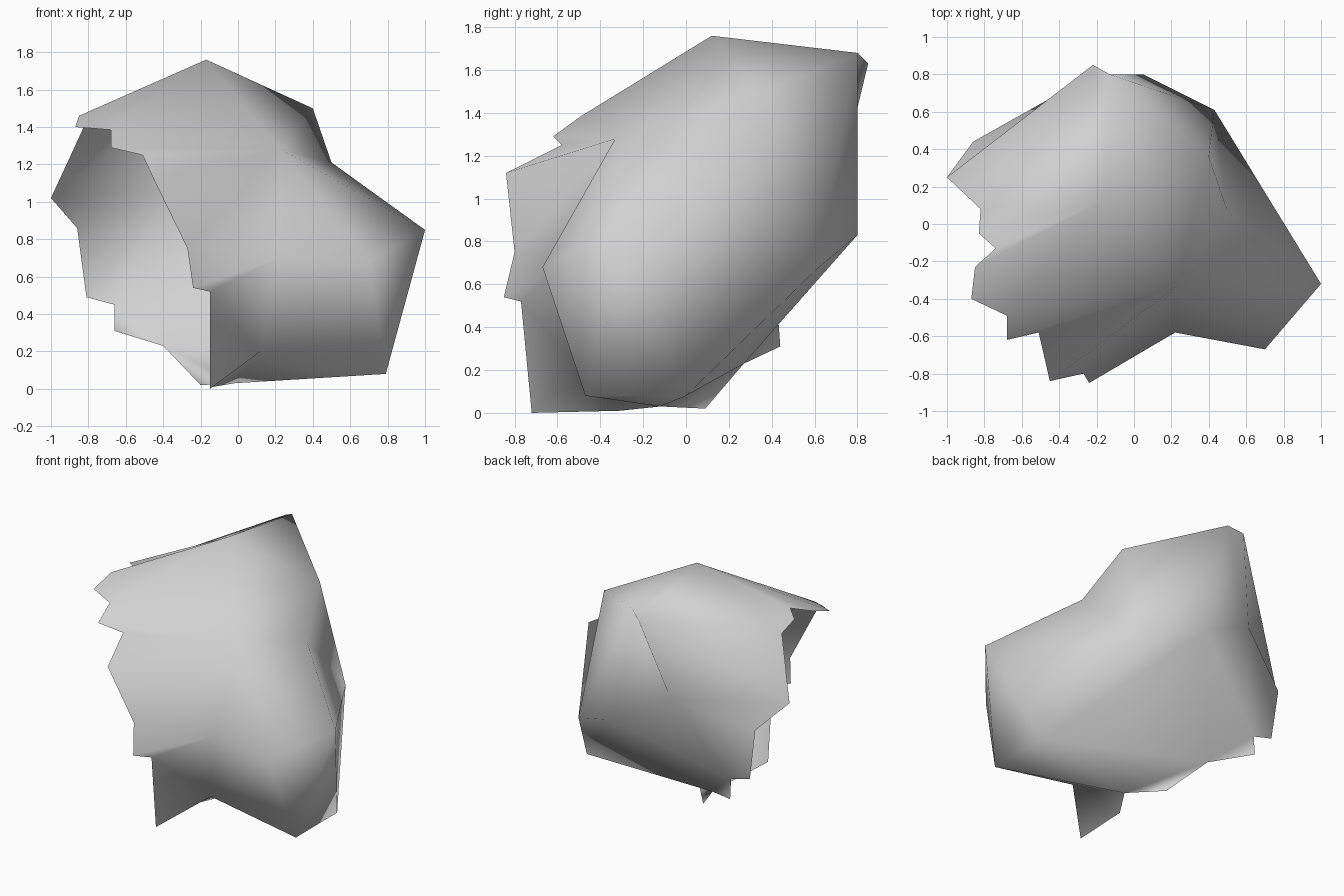
import bpy
import bmesh
from mathutils import Vector

default_cube = bpy.data.objects.get("Cube")
if default_cube:
    bpy.data.objects.remove(default_cube, do_unlink=True)

# Material
stone = bpy.data.materials.new("stone grey")
stone.use_nodes = True
stone.diffuse_color = (0.64, 0.64, 0.64, 1)
principled = stone.node_tree.nodes["Principled BSDF"]
principled.inputs["Base Color"].default_value = stone.diffuse_color
principled.inputs["Roughness"].default_value = 0.8

mesh_builder = bmesh.new()


def point(x, y, z):
    return mesh_builder.verts.new(Vector((x, y, z)))


def fan(hub, ring, closed=False):
    """Spread triangles from a hub vertex to each neighbouring pair on a ring."""
    following = ring[1:] + ring[:1] if closed else ring[1:]
    for current, neighbour in zip(ring, following):
        mesh_builder.faces.new((hub, current, neighbour))


# Jagged broken rim, in order: over the top, down the front, back along the bottom
upper_rim = [point(*p) for p in (
    (-.82, .08, 1.41), (-.83, -.05, 1.465), (-.74, -.13, 1.49),
    (-.85, -.23, 1.46), (-.87, -.4, 1.4), (-.68, -.49, 1.385))]
brow_rim = [point(*p) for p in (
    (-.68, -.62, 1.29), (-.51, -.58, 1.25), (-.45, -.84, 1.12), (-.27, -.8, .75))]
fold_rim = [point(*p) for p in ((-.24, -.85, .54), (-.15, -.77, .52))]
flange_rim = [point(*p) for p in (
    (-.15, -.72, 0), (-.14, -.31, .01), (-.02, -.12, .03))]
bottom_tooth = point(-.2, .09, .02)
bottom_notch = point(-.4, .27, .23)
rear_tooth = point(-.66, .44, .31)
rear_rim = [point(*p) for p in (
    (-.66, .43, .45), (-.81, .43, .49), (-.86, .44, .86))]
side_tip = point(-1, .25, 1.02)

# Corners of the closed body
crown = point(-.17, .12, 1.76)
back_peak = point(-.13, .8, 1.68)
back_spur = point(-.22, .85, 1.63)
back_dent = point(-.38, .71, 1.05)
back_base = point(.05, .8, .83)
shoulder = point(.4, .36, 1.5)
saddle = point(.5, .07, 1.21)
brow = point(.23, -.33, 1.28)
fold = point(.22, -.58, .7)
fold_base = point(.12, -.48, .2)
knee = point(.7, -.67, .68)
side_corner = point(1, -.32, .85)
side_heel = point(.43, .61, .67)
front_foot = point(.79, -.47, .08)
rear_foot = point(.79, 0, .08)
belly = flange_rim[-1]

# Top and front surfaces
fan(crown, upper_rim + [brow, shoulder, back_peak, back_spur], closed=True)
fan(brow, upper_rim[-1:] + brow_rim + [fold, knee, side_corner, saddle, shoulder])
fan(fold, brow_rim[-1:] + fold_rim + [fold_base, knee])
fan(fold_base, fold_rim[-1:] + flange_rim + [front_foot, knee])
fan(knee, [side_corner, front_foot])

# Side and bottom surfaces
fan(side_corner, [front_foot, rear_foot, side_heel, saddle])
fan(side_heel, [saddle, shoulder, back_peak, back_base, rear_foot])
fan(rear_foot, [front_foot, belly, bottom_notch, back_base])
fan(bottom_notch, [belly, bottom_tooth])
fan(bottom_notch, [rear_tooth, rear_rim[0]])

# Back surfaces
fan(back_base, [bottom_notch, rear_rim[0], back_dent, back_peak])
fan(back_dent, rear_rim + [side_tip, back_spur, back_peak])
fan(back_spur, [side_tip, upper_rim[0]])

# Finish the shell with smooth outward normals
bmesh.ops.recalc_face_normals(mesh_builder, faces=mesh_builder.faces[:])
top_face = max(crown.link_faces, key=lambda face: abs(face.normal.z))
if top_face.normal.z < 0:
    bmesh.ops.reverse_faces(mesh_builder, faces=mesh_builder.faces[:])
for face in mesh_builder.faces:
    face.smooth = True

shell_mesh = bpy.data.meshes.new("broken_rock_shell")
mesh_builder.to_mesh(shell_mesh)
mesh_builder.free()
shell_mesh.materials.append(stone)
shell = bpy.data.objects.new("broken_rock_shell", shell_mesh)
bpy.context.collection.objects.link(shell)
